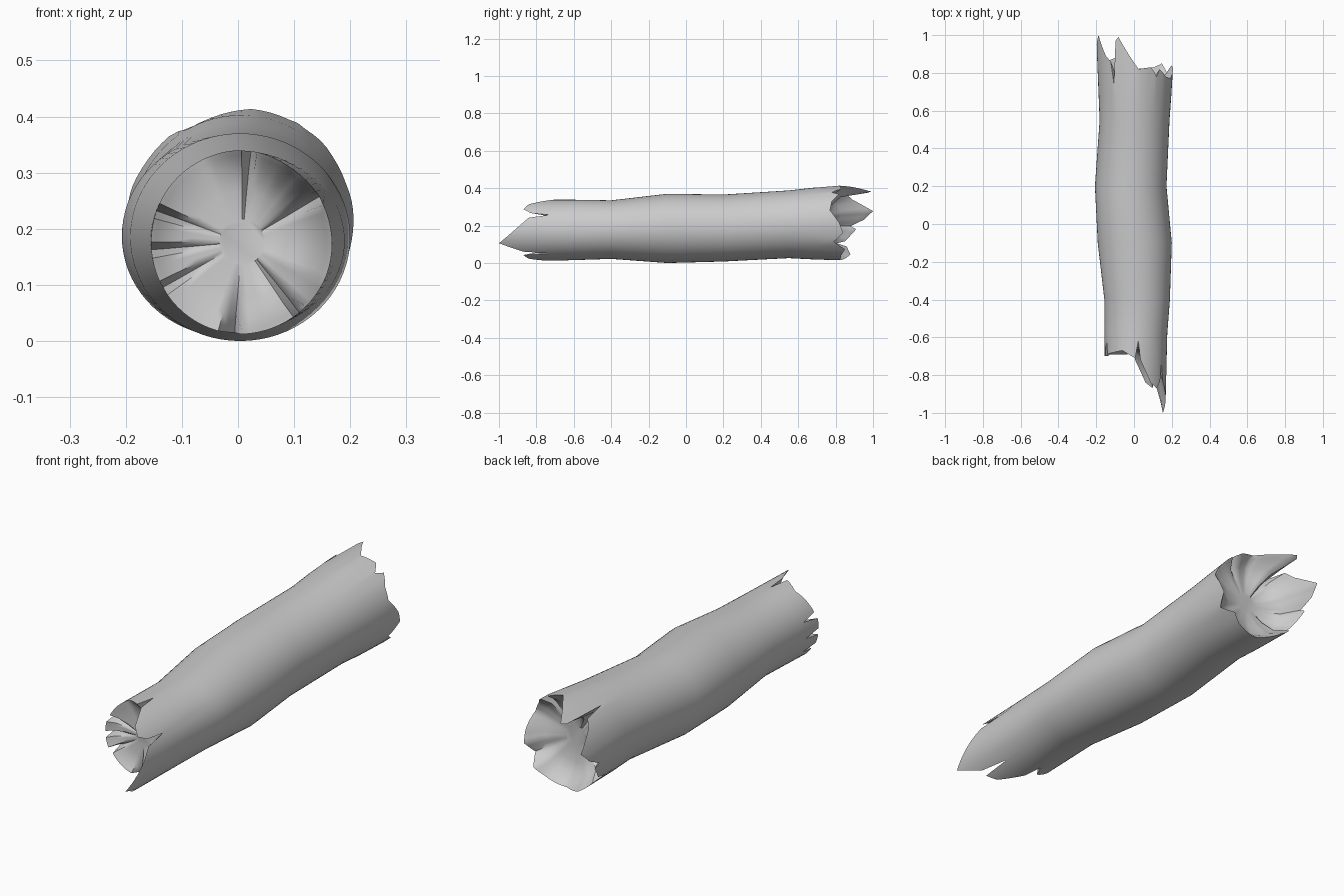
import bpy, bmesh, math

cube = bpy.data.objects.get("Cube")
if cube:
    bpy.data.objects.remove(cube, do_unlink=True)

COLUMNS = 72

# Cross-sections along the trunk: y, left x, right x, bottom z, top z
SECTIONS = [
    (-1.0, -.155, .168, .015, .33), (-.7, -.155, .167, .012, .34),
    (-.4, -.157, .19, .022, .335), (-.1, -.192, .2, 0, .37),
    (.2, -.207, .172, .008, .366), (.55, -.182, .188, .026, .388),
    (.8, -.192, .206, .013, .416), (1.0, -.2, .205, .03, .398)]

# Splintered rims: angle around the trunk, y of the edge
FRONT_RIM = [
    (0, -.92), (25, -.84), (30, -.73), (35, -.83), (45, -.87), (60, -.84),
    (80, -.72), (85, -.62), (90, -.71), (115, -.67), (155, -.69), (160, -.61),
    (165, -.7), (180, -.7), (185, -.61), (190, -.7), (205, -.7), (210, -.62),
    (215, -.69), (255, -.69), (265, -.63), (270, -.72), (290, -.84),
    (305, -.87), (310, -.72), (315, -.87), (335, -1), (360, -.92)]
BACK_RIM = [
    (0, .82), (20, .77), (35, .78), (50, .82), (55, .78), (65, .83), (85, .82),
    (100, .9), (115, .99), (120, .97), (125, .74), (130, .86), (140, .89),
    (160, 1), (175, .95), (185, .88), (190, .91), (210, .85), (215, .78),
    (220, .86), (240, .88), (270, .82), (300, .83), (315, .85), (330, .79),
    (345, .84), (360, .82)]


def lerp_table(table, key):
    """Linear lookup in rows whose first entry is the key."""
    for a, b in zip(table, table[1:]):
        if key <= b[0]:
            t = max(0, (key - a[0]) / (b[0] - a[0]))
            return [p + (q - p) * t for p, q in zip(a[1:], b[1:])]
    return table[-1][1:]


def trunk_point(angle, y, scale=1):
    x0, x1, z0, z1 = lerp_table(SECTIONS, y)
    a = math.radians(angle)
    return ((x0 + x1 + (x1 - x0) * scale * math.cos(a)) / 2, y,
            (z0 + z1 + (z1 - z0) * scale * math.sin(a)) / 2)


def add_ring(bm, y_rule, scale=1):
    angles = [i * 360 / COLUMNS for i in range(COLUMNS)]
    return [bm.verts.new(trunk_point(a, y_rule(a), scale)) for a in angles]


def end_rings(bm, rim, floor):
    """Rim followed by the hollowed end surface, outside to inside."""
    def depth(share):
        return lambda a: floor + (lerp_table(rim, a)[0] - floor) * share
    steps = [(1, 1), (.94, .82), (.8, .35), (.55, .12), (.25, .03)]
    return [add_ring(bm, depth(share), scale) for scale, share in steps]


bm = bmesh.new()
front = end_rings(bm, FRONT_RIM, -.66)
back = end_rings(bm, BACK_RIM, .75)
body = [add_ring(bm, lambda a, y=y: y) for y in (-.58, -.4, -.1, .2, .55, .68)]
rings = front[::-1] + body + back
for r, s in zip(rings, rings[1:]):
    for i in range(COLUMNS):
        j = (i + 1) % COLUMNS
        bm.faces.new((r[i], r[j], s[j], s[i]))
bm.faces.new(rings[0])
bm.faces.new(rings[-1])
bmesh.ops.recalc_face_normals(bm, faces=bm.faces)

mesh = bpy.data.meshes.new("broken_log")
bm.to_mesh(mesh)
bm.free()
log = bpy.data.objects.new("broken_log", mesh)
bpy.context.collection.objects.link(log)

# Single plain grey
grey = bpy.data.materials.new("plain_grey")
grey.use_nodes = True
colour = (.6, .6, .6, 1)
grey.diffuse_color = colour
grey.node_tree.nodes["Principled BSDF"].inputs["Base Color"].default_value = colour
mesh.materials.append(grey)

bpy.context.view_layer.objects.active = log
log.select_set(True)
bpy.ops.object.shade_smooth_by_angle(angle=math.radians(50))
